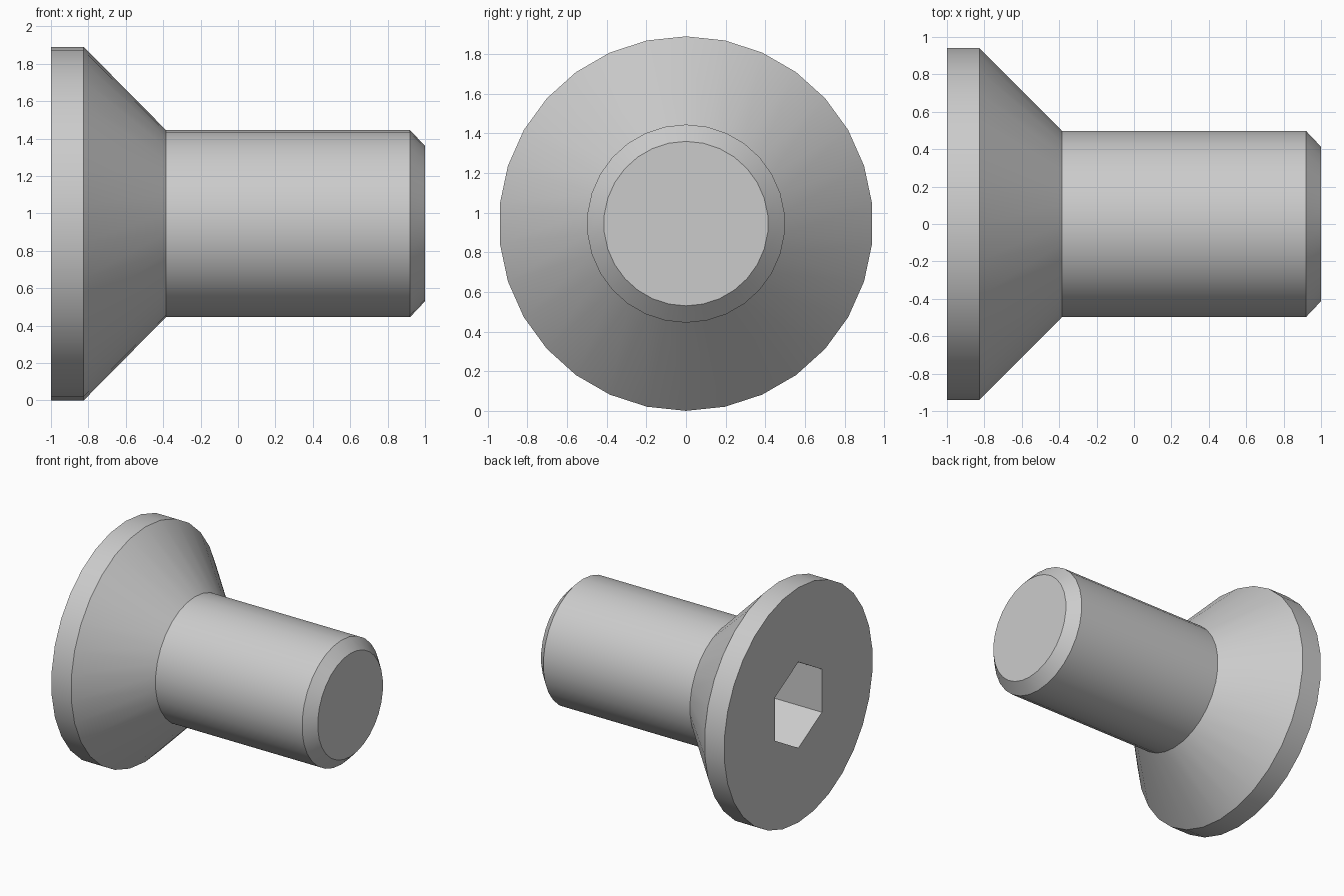
import bpy, bmesh, math

if "Cube" in bpy.data.objects:
    bpy.data.objects.remove(bpy.data.objects["Cube"])

AXIS_Z = 0.945
bm = bmesh.new()


def ring(x, r, n):
    # ring of vertices around the x axis, first one pointing up
    return [bm.verts.new((x, r * math.sin(2 * math.pi * i / n),
                          AXIS_Z + r * math.cos(2 * math.pi * i / n))) for i in range(n)]


def skin(a, b):
    n = len(a)
    for i in range(n):
        bm.faces.new((a[i], a[(i + 1) % n], b[(i + 1) % n], b[i]))


def loop_edges(r):
    return [bm.edges.get((r[i], r[(i + 1) % len(r)])) for i in range(len(r))]


# Turned body: head rim, countersink cone, shank, end chamfer
profile = [(-1, 0.945), (-0.825, 0.945), (-0.385, 0.5), (0.92, 0.5), (1, 0.415)]
body = [ring(x, r, 30) for x, r in profile]
for a, b in zip(body, body[1:]):
    skin(a, b)
bm.faces.new(body[-1])

# Hexagonal key socket
mouth, floor = ring(-1, 0.346, 6), ring(-0.55, 0.346, 6)
skin(mouth, floor)
bm.faces.new(floor)

# Flat head face around the socket
bmesh.ops.triangle_fill(bm, use_beauty=True, use_dissolve=False, normal=(-1, 0, 0),
                        edges=loop_edges(body[0]) + loop_edges(mouth))
bmesh.ops.recalc_face_normals(bm, faces=bm.faces)

mesh = bpy.data.meshes.new("countersunk_screw")
bm.to_mesh(mesh)
bm.free()
screw = bpy.data.objects.new("countersunk_screw", mesh)
bpy.context.collection.objects.link(screw)
bpy.context.view_layer.objects.active = screw
screw.select_set(True)
bpy.ops.object.shade_smooth_by_angle(angle=math.radians(30))
